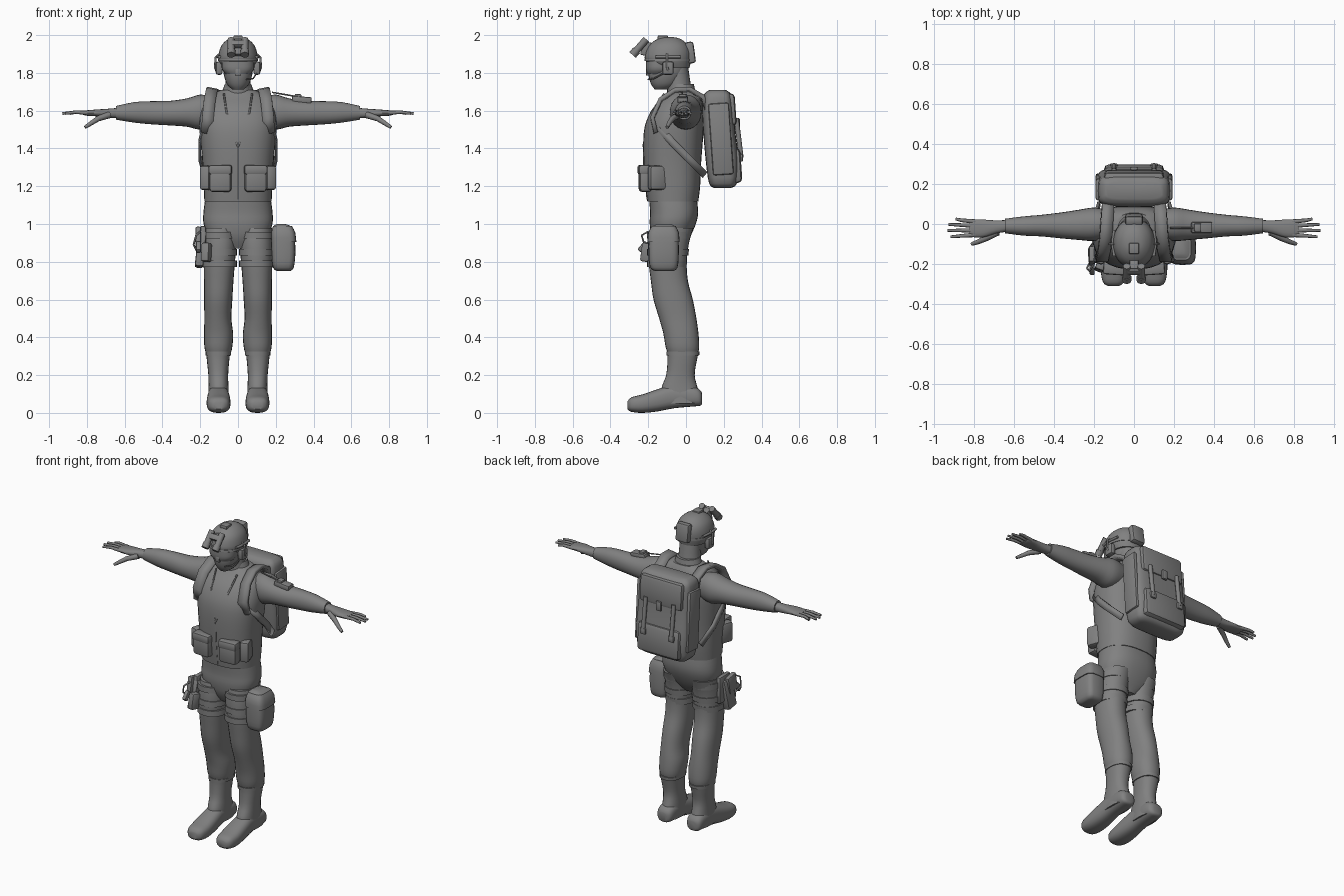
import bpy, bmesh, math
from mathutils import Vector, Matrix, Euler

grey = bpy.data.materials.new("uniform grey")
grey.diffuse_color = (0.22, 0.22, 0.22, 1)


def finish(name, data, mirror=False):
    ob = bpy.data.objects.new(name, data)
    bpy.context.collection.objects.link(ob)
    data.materials.append(grey)
    if mirror:
        ob.modifiers.new("mirror", 'MIRROR').use_clip = False
    return ob


def catmull(a, b, c, d, t):
    return 0.5 * (2*b + (c-a)*t + (2*a-5*b+4*c-d)*t*t + (3*b-a-3*c+d)*t**3)


def loft(name, axis, rings, n=2.0, seg=24, sub=3, mirror=False):
    """Rings are (position, lo1, hi1, lo2, hi2) in the two other axes."""
    rows = []
    for i in range(len(rings) - 1):
        quad = [rings[max(i-1, 0)], rings[i], rings[i+1], rings[min(i+2, len(rings)-1)]]
        rows += [[catmull(*v, k/sub) for v in zip(*quad)] for k in range(sub)]
    rows.append(rings[-1])
    bm = bmesh.new()
    loops = []
    for p, a0, a1, b0, b1 in rows:
        loop = []
        for k in range(seg):
            t = 2*math.pi*k/seg
            c, s = math.cos(t), math.sin(t)
            u = (a0+a1)/2 + (a1-a0)/2*math.copysign(abs(c)**(2/n), c)
            v = (b0+b1)/2 + (b1-b0)/2*math.copysign(abs(s)**(2/n), s)
            loop.append(bm.verts.new({'x': (p, u, v), 'y': (u, p, v), 'z': (u, v, p)}[axis]))
        loops.append(loop)
    for A, B in zip(loops, loops[1:]):
        for k in range(seg):
            bm.faces.new((A[k], A[(k+1) % seg], B[(k+1) % seg], B[k]))
    bm.faces.new(loops[0])
    bm.faces.new(loops[-1])
    bmesh.ops.recalc_face_normals(bm, faces=bm.faces)
    me = bpy.data.meshes.new(name)
    bm.to_mesh(me)
    return finish(name, me, mirror)


def box(name, lo, hi, bevel=0.01, rot=(0, 0, 0), mirror=False):
    lo, hi = Vector(lo), Vector(hi)
    bm = bmesh.new()
    bmesh.ops.create_cube(bm, size=1)
    bmesh.ops.scale(bm, vec=hi-lo, verts=bm.verts)
    bmesh.ops.bevel(bm, geom=bm.edges[:], offset=bevel, segments=2, profile=0.5, affect='EDGES')
    bm.transform(Matrix.Translation((lo+hi)/2) @ Euler([math.radians(r) for r in rot]).to_matrix().to_4x4())
    me = bpy.data.meshes.new(name)
    bm.to_mesh(me)
    return finish(name, me, mirror)


def tube(name, pts, r, tip=1.0, mirror=False):
    cu = bpy.data.curves.new(name, 'CURVE')
    cu.dimensions, cu.bevel_depth, cu.bevel_resolution, cu.use_fill_caps = '3D', r, 2, True
    sp = cu.splines.new('POLY')
    sp.points.add(len(pts) - 1)
    for i, p in enumerate(pts):
        sp.points[i].co = (*p, 1)
        sp.points[i].radius = 1 + (tip-1)*i/(len(pts)-1)
    return finish(name, cu, mirror)


def strap(name, pts, across, thick, mirror=False):
    w = Vector(across) / 2
    verts = [v for p in pts for v in (Vector(p)-w, Vector(p)+w)]
    me = bpy.data.meshes.new(name)
    me.from_pydata(verts, [], [(2*i, 2*i+1, 2*i+3, 2*i+2) for i in range(len(pts)-1)])
    ob = finish(name, me, mirror)
    so = ob.modifiers.new("thickness", 'SOLIDIFY')
    so.thickness, so.offset = thick, 0
    return ob


# Torso in vest, hips
loft("vest", 'z', [(1.12, -.178, .178, -.205, .065), (1.2, -.182, .182, -.215, .075),
     (1.32, -.188, .188, -.224, .08), (1.45, -.2, .2, -.226, .09), (1.54, -.205, .205, -.212, .095),
     (1.62, -.19, .19, -.17, .09), (1.675, -.155, .155, -.115, .075), (1.71, -.09, .09, -.085, .055)], 2.4, 32)
loft("hips", 'z', [(.87, -.05, .05, -.15, -.02), (.93, -.15, .15, -.18, .02), (1.0, -.182, .182, -.192, .052),
     (1.06, -.183, .183, -.19, .064), (1.13, -.174, .174, -.195, .058)], 2.4, 32)
tube("vest_neckline", [(.075, -.115, 1.69), (.06, -.185, 1.59), (.03, -.213, 1.48), (0, -.227, 1.41)], .005, mirror=True)
tube("vest_zip", [(0, -.226, 1.41), (0, -.225, 1.32), (0, -.206, 1.13)], .003)
loft("collar", 'z', [(1.66, -.1, .1, -.1, .06), (1.70, -.085, .085, -.095, .05), (1.74, -.07, .07, -.09, .042)], 2)

# Legs and boots
loft("trouser_leg", 'z', [(.31, .04, .168, -.095, .062), (.35, .03, .178, -.108, .07), (.42, .026, .18, -.12, .066),
     (.5, .035, .178, -.142, .055), (.6, .03, .18, -.172, .036), (.7, .024, .18, -.186, .01),
     (.8, .016, .182, -.198, .004), (.9, .008, .183, -.2, .016), (.98, .01, .18, -.19, .04)], 2.2, mirror=True)
loft("boot_shaft", 'z', [(.05, .048, .16, -.13, .08), (.13, .05, .156, -.13, .062), (.2, .052, .157, -.105, .046),
     (.28, .046, .165, -.098, .058), (.325, .04, .169, -.1, .068)], 2.3, mirror=True)
loft("boot_top_rim", 'z', [(.305, .037, .171, -.103, .07), (.325, .036, .172, -.104, .072)], 2.3, sub=1, mirror=True)
loft("boot_foot", 'y', [(-.31, .075, .13, .02, .06), (-.29, .05, .155, .006, .082), (-.23, .04, .166, 0, .098),
     (-.15, .042, .164, .008, .125), (-.06, .05, .158, .025, .15), (.04, .05, .158, .034, .14),
     (.075, .06, .15, .038, .12), (.086, .08, .13, .048, .1)], 2.6, mirror=True)

# Arms and hands
loft("sleeve", 'x', [(.13, -.07, .07, 1.52, 1.675), (.2, -.085, .082, 1.5, 1.685), (.27, -.08, .072, 1.515, 1.665),
     (.36, -.072, .058, 1.522, 1.652), (.46, -.062, .046, 1.528, 1.65), (.55, -.058, .038, 1.537, 1.645),
     (.645, -.046, .026, 1.552, 1.625)], 2.1, mirror=True)
loft("palm", 'x', [(.63, -.038, .02, 1.56, 1.615), (.69, -.048, .018, 1.562, 1.61), (.75, -.066, .022, 1.57, 1.606),
     (.8, -.066, .022, 1.573, 1.602), (.82, -.058, .015, 1.578, 1.598)], 2.4, 16, mirror=True)
for i, (y0, y1, tip) in enumerate([(.012, .025, .89), (-.009, -.002, .925), (-.032, -.032, .93), (-.054, -.064, .915)]):
    tube(f"finger_{i+1}", [(.79, y0, 1.588), (.86, (y0+y1)/2, 1.592), (tip, y1, 1.585)], .0115, .6, True)
tube("thumb", [(.68, -.04, 1.578), (.74, -.072, 1.558), (.78, -.09, 1.532), (.81, -.1, 1.512)], .018, .5, True)

# Head, helmet, glasses, headset
loft("neck", 'z', [(1.66, -.08, .08, -.1, .04), (1.74, -.066, .066, -.1, .025), (1.84, -.064, .064, -.1, .01)])
loft("head", 'z', [(1.712, -.03, .03, -.165, -.09), (1.735, -.055, .055, -.182, -.05), (1.77, -.07, .07, -.195, -.02),
     (1.81, -.078, .078, -.2, .005), (1.88, -.083, .083, -.2, .01)], 2.2)
box("nose", (-.014, -.212, 1.785), (.014, -.185, 1.825), .006)
loft("helmet", 'z', [(1.825, -.085, .085, -.16, .018), (1.865, -.103, .103, -.215, .026), (1.91, -.1, .1, -.213, .026),
     (1.95, -.084, .084, -.192, .008), (1.98, -.05, .05, -.15, -.03), (1.99, -.015, .015, -.11, -.07)], 2.1, 32)
loft("helmet_brim", 'z', [(1.862, -.107, .107, -.221, .029), (1.874, -.106, .106, -.219, .029)], 2.1, 32, 1)
loft("glasses", 'z', [(1.795, -.066, .066, -.204, -.08), (1.82, -.085, .085, -.212, -.07), (1.86, -.086, .086, -.212, -.07)], 2.4)
box("helmet_rear_pouch", (-.045, .0, 1.85), (.045, .046, 1.965), .014, (8, 0, 0))
box("helmet_top_pad", (-.025, -.15, 1.975), (.025, -.095, 1.998), .006)
box("earpiece", (.082, -.125, 1.79), (.118, -.065, 1.86), .012, mirror=True)
tube("headset_arm", [(.11, -.09, 1.8), (.122, -.1, 1.83), (.118, -.1, 1.88), (.098, -.1, 1.9)], .006, mirror=True)
tube("helmet_rail", [(.099, -.16, 1.885), (.107, -.1, 1.885), (.1, -.03, 1.885)], .008, mirror=True)
tube("microphone", [(.1, -.115, 1.8), (.08, -.17, 1.77), (.045, -.2, 1.765)], .004)

# Raised night goggles
box("goggle_mount", (-.022, -.235, 1.89), (.022, -.185, 1.965), .006, (-15, 0, 0))
box("goggle_bridge", (-.045, -.25, 1.935), (.045, -.215, 1.97), .006, (-40, 0, 0))
tube("goggle_tube", [(.036, -.274, 1.905), (.036, -.21, 1.978)], .019, mirror=True)
tube("goggle_lens", [(.036, -.283, 1.895), (.036, -.262, 1.919)], .023, mirror=True)

# Backpack
loft("backpack", 'z', [(1.19, -.13, .13, .15, .235), (1.215, -.172, .172, .122, .27), (1.33, -.185, .185, .105, .28),
     (1.48, -.182, .182, .092, .262), (1.62, -.18, .18, .085, .25), (1.685, -.17, .17, .095, .24),
     (1.71, -.14, .14, .125, .21)], 4.5, 32)
box("backpack_lower_pocket", (-.15, .22, 1.215), (.15, .293, 1.40), .025, (4, 0, 0))
box("backpack_top_flap", (-.15, .19, 1.52), (.15, .263, 1.69), .02, (4, 0, 0))
box("backpack_side_pocket", (.165, .13, 1.26), (.192, .24, 1.64), .012, (4, 0, 0), True)
tube("backpack_buckle_strap", [(.1, .266, 1.56), (.1, .28, 1.45), (.1, .292, 1.35)], .013, mirror=True)
box("backpack_buckle", (.08, .275, 1.33), (.12, .302, 1.37), .007, mirror=True)
box("backpack_centre_buckle", (-.018, .268, 1.5), (.018, .285, 1.56), .006)
strap("shoulder_strap", [(.165, -.16, 1.48), (.16, -.178, 1.56), (.15, -.135, 1.655), (.14, -.06, 1.705),
      (.135, .02, 1.71), (.13, .09, 1.67), (.13, .11, 1.6)], (.06, 0, .012), .022, True)
strap("side_strap", [(.182, -.14, 1.51), (.203, -.07, 1.43), (.203, .01, 1.35), (.175, .1, 1.26)], (0, .025, .03), .014, True)

# Vest pouches
box("front_pouch", (.035, -.248, 1.17), (.15, -.185, 1.305), .016, (0, 0, 4), True)
box("front_pouch_flap", (.031, -.254, 1.262), (.154, -.19, 1.312), .012, (0, 0, 4), True)
box("side_pouch", (.135, -.2, 1.18), (.192, -.1, 1.31), .016, (0, 0, 20), True)

# Thigh straps, thigh pouch and holster
for i, z in enumerate((.94, .85, .79)):
    loft(f"thigh_strap_{i+1}", 'z', [(z-.018, .005, .189, -.206, .022-.01*i), (z+.018, .005, .189, -.206, .026-.01*i)],
         2.2, 24, 1, True)
loft("thigh_pouch", 'z', [(.75, .21, .275, -.16, -.07), (.77, .185, .295, -.19, -.045), (.85, .178, .304, -.198, -.038),
     (.95, .178, .298, -.195, -.042), (.985, .185, .285, -.18, -.055), (1.0, .205, .25, -.15, -.08)], 4)
loft("thigh_pouch_flap", 'z', [(.905, .176, .309, -.204, -.034), (.955, .176, .303, -.2, -.038),
     (.99, .186, .285, -.18, -.055)], 4, sub=2)
box("holster", (-.22, -.185, .77), (-.175, -.1, .96), .012, (-8, 6, 0))
box("holster_plate", (-.2, -.17, .82), (-.17, -.06, .99), .01)
box("holster_magazine", (-.19, -.235, .8), (-.145, -.18, .9), .01, (-8, 0, -20))
box("pistol_slide", (-.225, -.2, .87), (-.195, -.12, .98), .008, (-12, 0, 0))
box("pistol_grip", (-.222, -.255, .86), (-.196, -.195, .895), .008, (50, 0, 0))
tube("holster_cord", [(-.2, -.2, .96), (-.222, -.235, .94), (-.235, -.22, .89), (-.215, -.18, .85)], .005)

# Radio on the upper arm
box("arm_radio", (.285, -.045, 1.642), (.39, .01, 1.675), .008, (0, 5, 0))
box("arm_radio_dial", (.3, -.038, 1.668), (.335, .003, 1.688), .006, (0, 5, 0))
tube("arm_radio_antenna", [(.31, -.02, 1.675), (.18, -.02, 1.697)], .004)

bpy.ops.object.select_all(action='DESELECT')
for ob in bpy.context.scene.objects:
    if ob.type == 'MESH':
        ob.select_set(True)
        bpy.context.view_layer.objects.active = ob
bpy.ops.object.shade_smooth_by_angle(angle=math.radians(40))
